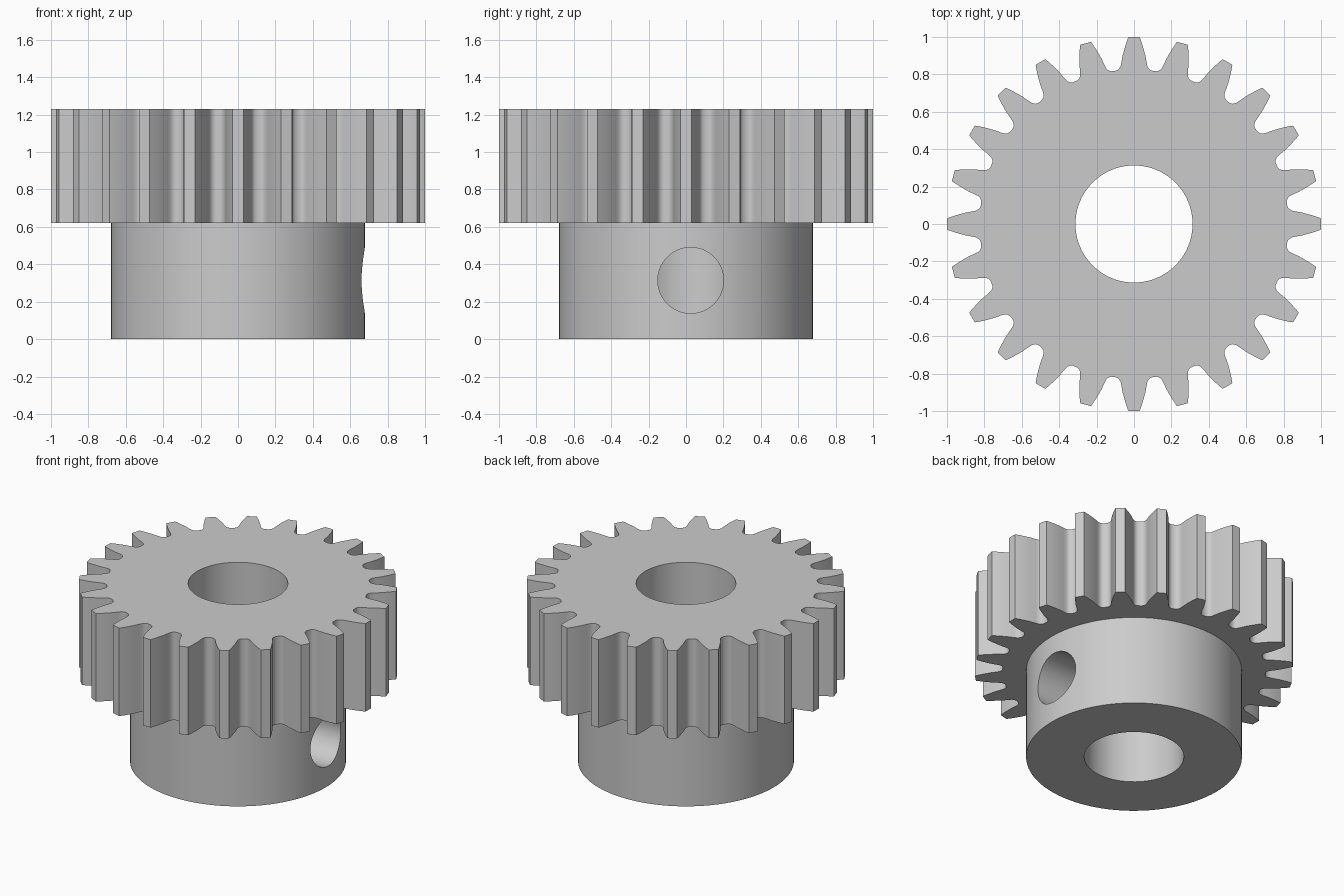
import bpy, bmesh
from math import pi
from mathutils import Matrix, Vector

if "Cube" in bpy.data.objects:
    bpy.data.objects.remove(bpy.data.objects["Cube"], do_unlink=True)

TEETH = 24
GEAR_BOTTOM, GEAR_TOP = 0.62, 1.23
HUB_RADIUS, BORE_RADIUS = 0.678, 0.313

steel = bpy.data.materials.new("grey steel")
steel.use_nodes = True
grey = (0.6, 0.6, 0.6, 1)
steel.diffuse_color = grey
steel.node_tree.nodes["Principled BSDF"].inputs["Base Color"].default_value = grey


def cylinder(name, radius, depth, location, rotation=(0, 0, 0)):
    bpy.ops.mesh.primitive_cylinder_add(vertices=96, radius=radius, depth=depth,
                                        location=location, rotation=rotation)
    obj = bpy.context.object
    obj.name = name
    return obj


def combine(target, tool, operation):
    mod = target.modifiers.new(operation.lower(), 'BOOLEAN')
    mod.operation, mod.object, mod.solver = operation, tool, 'EXACT'
    bpy.context.view_layer.objects.active = target
    bpy.ops.object.modifier_apply(modifier=mod.name)
    bpy.data.objects.remove(tool, do_unlink=True)


# Toothed rim: one half tooth (radius, half width), mirrored and repeated
half_tooth = [(0.820, 0.094), (0.828, 0.081), (0.842, 0.072), (0.865, 0.067),
              (0.90, 0.061), (0.94, 0.050), (0.97, 0.041), (1.0, 0.030)]
tooth = [(r, -w) for r, w in half_tooth] + [(r, w) for r, w in reversed(half_tooth)]
bm = bmesh.new()
outline = []
for i in range(TEETH):
    turn = Matrix.Rotation(2 * pi * i / TEETH, 3, 'Z')
    outline += [bm.verts.new(turn @ Vector((r, w, GEAR_BOTTOM))) for r, w in tooth]
base = bm.faces.new(outline)
rim = bmesh.ops.extrude_face_region(bm, geom=[base])
bmesh.ops.translate(bm, vec=(0, 0, GEAR_TOP - GEAR_BOTTOM),
                    verts=[v for v in rim["geom"] if isinstance(v, bmesh.types.BMVert)])
bmesh.ops.recalc_face_normals(bm, faces=bm.faces)
mesh = bpy.data.meshes.new("pinion_gear")
bm.to_mesh(mesh)
bm.free()
gear = bpy.data.objects.new("pinion_gear", mesh)
bpy.context.collection.objects.link(gear)

# Hub below the rim
hub_height = GEAR_BOTTOM + 0.1
combine(gear, cylinder("hub", HUB_RADIUS, hub_height, (0, 0, hub_height / 2)), 'UNION')

# Shaft bore, then the set screw hole running from the left side into it
combine(gear, cylinder("bore_cutter", BORE_RADIUS, 2, (0, 0, 0.6)), 'DIFFERENCE')
combine(gear, cylinder("screw_hole_cutter", 0.176, 0.9, (0.55, 0.025, 0.314),
                       (0, pi / 2, 0)), 'DIFFERENCE')

# Material and shading
gear.data.materials.clear()
gear.data.materials.append(steel)
for face in gear.data.polygons:
    face.material_index = 0
bpy.ops.object.select_all(action='DESELECT')
gear.select_set(True)
bpy.context.view_layer.objects.active = gear
bpy.ops.object.shade_smooth_by_angle(angle=pi / 6)
